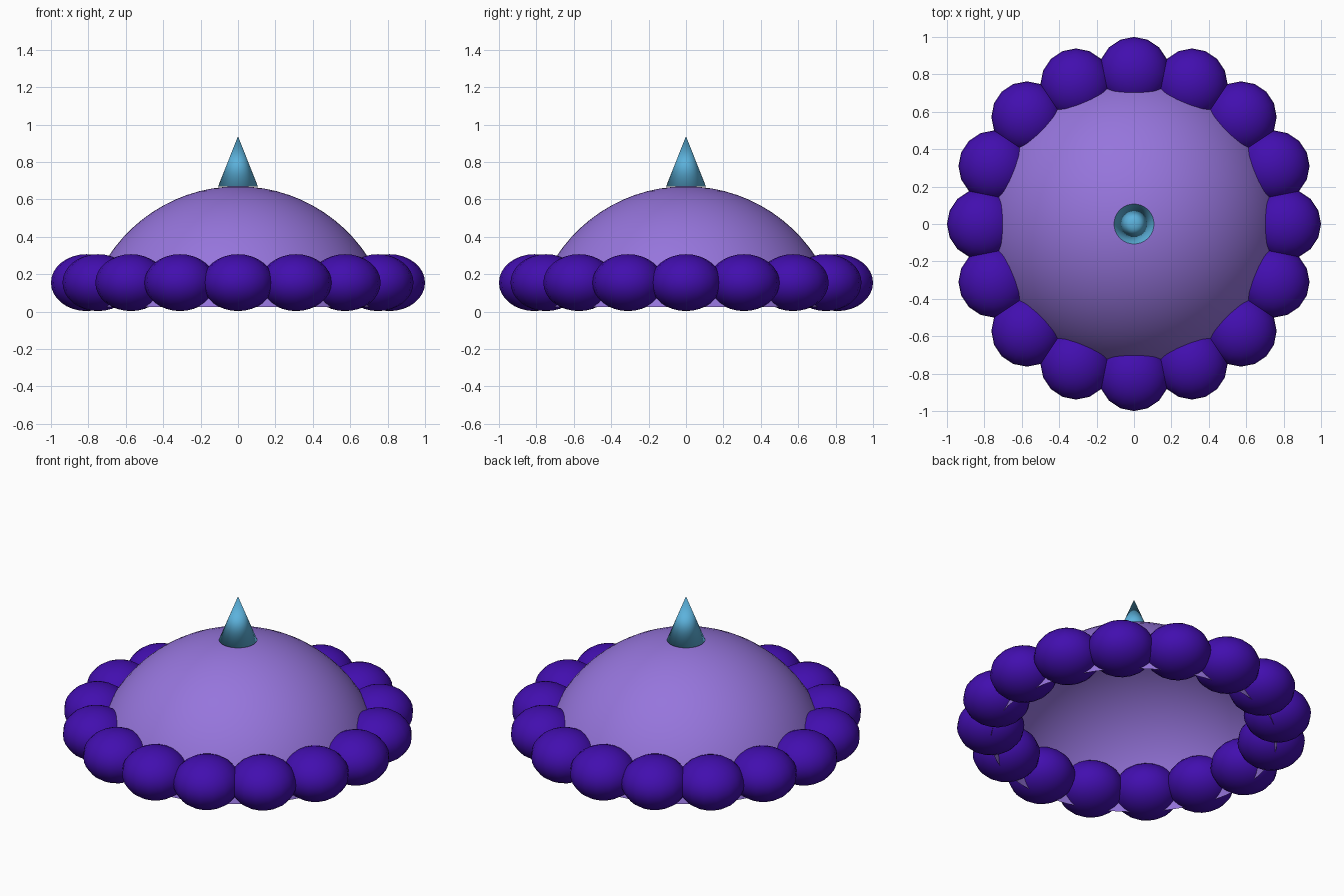
import bpy, bmesh, math

if "Cube" in bpy.data.objects:
    bpy.data.objects.remove(bpy.data.objects["Cube"])


def material(name, rgb):
    lin = [((c / 255 + 0.055) / 1.055) ** 2.4 if c > 10 else c / 255 / 12.92 for c in rgb]
    m = bpy.data.materials.new(name)
    m.diffuse_color = (*lin, 1)
    m.use_nodes = True
    m.node_tree.nodes["Principled BSDF"].inputs["Base Color"].default_value = m.diffuse_color
    return m


def add_object(name, bm, mat):
    me = bpy.data.meshes.new(name)
    bm.to_mesh(me)
    bm.free()
    for p in me.polygons:
        p.use_smooth = True
    me.materials.append(mat)
    ob = bpy.data.objects.new(name, me)
    bpy.context.collection.objects.link(ob)
    return ob


lilac = material("lilac", (150, 117, 220))
indigo = material("indigo", (66, 14, 175))
sky = material("sky blue", (92, 178, 220))

# dome: open spherical cap, spun from an arc
R, ZC, RIM_Z, STEPS, SEG = 0.828, -0.158, 0.025, 16, 64
bm = bmesh.new()
a_max = math.acos((RIM_Z - ZC) / R)
arc = [bm.verts.new((R * math.sin(a_max * i / STEPS), 0, ZC + R * math.cos(a_max * i / STEPS)))
       for i in range(STEPS + 1)]
edges = [bm.edges.new(p) for p in zip(arc, arc[1:])]
bmesh.ops.spin(bm, geom=arc + edges, cent=(0, 0, 0), axis=(0, 0, 1),
               angle=math.tau, steps=SEG, use_duplicate=False)
bmesh.ops.remove_doubles(bm, verts=bm.verts, dist=1e-4)
bmesh.ops.recalc_face_normals(bm, faces=bm.faces)
if sum(f.normal.z for f in bm.faces) < 0:
    bmesh.ops.reverse_faces(bm, faces=bm.faces)
add_object("dome", bm, lilac)

# rim beads: sixteen flattened balls sharing one mesh
bm = bmesh.new()
bmesh.ops.create_uvsphere(bm, u_segments=16, v_segments=16, radius=1)
bmesh.ops.scale(bm, vec=(0.19, 0.19, 0.152), verts=bm.verts)
first = add_object("rim_bead_1", bm, indigo)
for i in range(16):
    bead = first
    if i:
        bead = bpy.data.objects.new(f"rim_bead_{i + 1}", first.data)
        bpy.context.collection.objects.link(bead)
    a = math.tau * i / 16
    bead.location = (0.81 * math.cos(a), 0.81 * math.sin(a), 0.155)

# spike on top
bm = bmesh.new()
bmesh.ops.create_cone(bm, cap_ends=True, cap_tris=False, segments=32,
                      radius1=0.107, radius2=0, depth=0.27)
bmesh.ops.remove_doubles(bm, verts=bm.verts, dist=1e-4)
bmesh.ops.translate(bm, vec=(0, 0, 0.803), verts=bm.verts)
add_object("top_spike", bm, sky)
